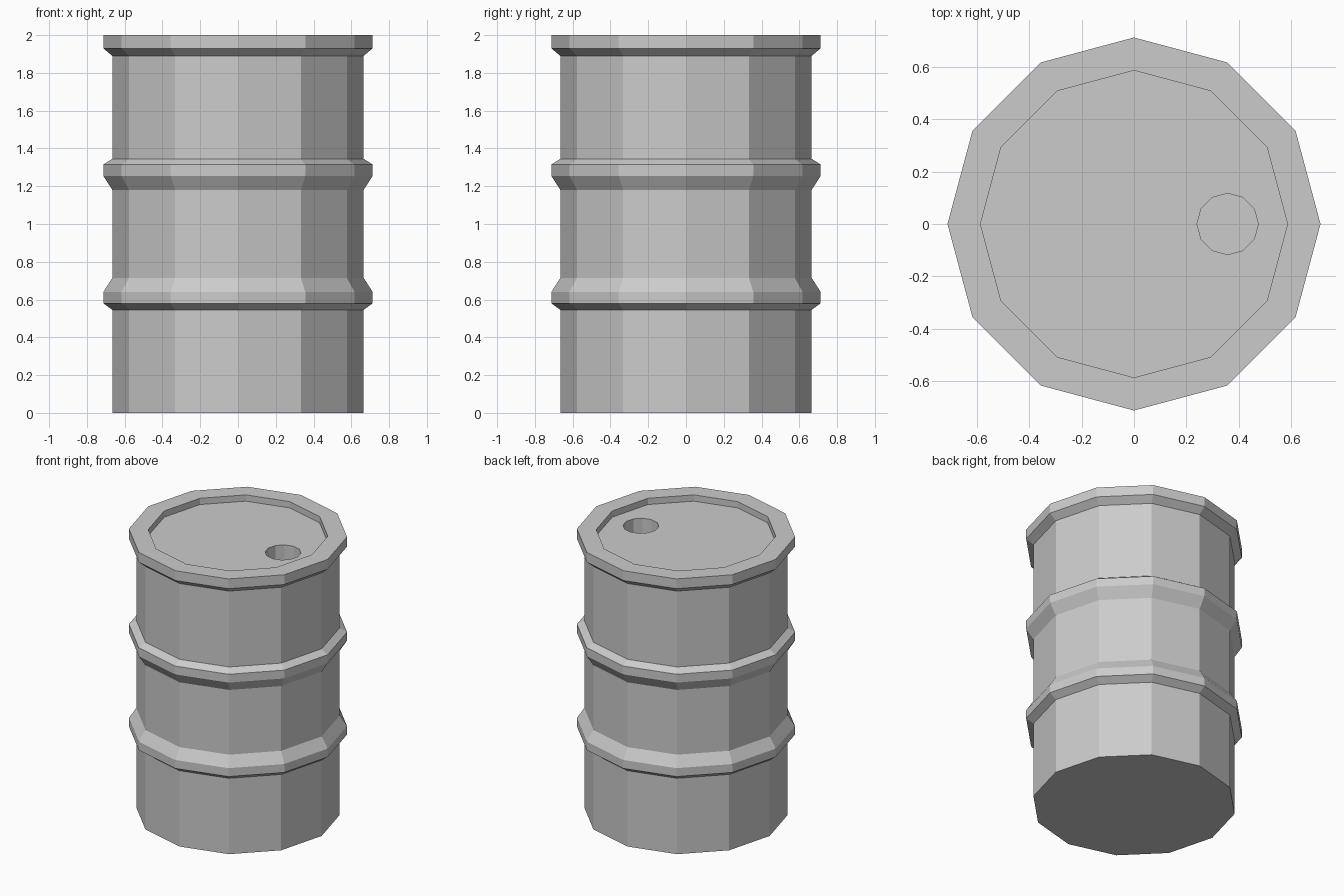
import bpy, bmesh, math

if "Cube" in bpy.data.objects:
    bpy.data.objects.remove(bpy.data.objects["Cube"])

SIDES = 12
bm = bmesh.new()


def ring(radius, z, cx=0.0):
    return [bm.verts.new((cx + radius * math.cos(2 * math.pi * i / SIDES),
                          radius * math.sin(2 * math.pi * i / SIDES), z))
            for i in range(SIDES)]


def skin(rings):
    for a, b in zip(rings, rings[1:]):
        for i in range(SIDES):
            j = (i + 1) % SIDES
            bm.faces.new((a[i], a[j], b[j], b[i]))


def loop_edges(r):
    return [bm.edges.get((r[i], r[(i + 1) % SIDES])) for i in range(SIDES)]


# Barrel wall with two hoops, top rim and recessed lip
BODY, HOOP, LIP, LID_Z = 0.665, 0.713, 0.587, 1.955
profile = [(BODY, 0), (BODY, 0.545), (HOOP, 0.58), (HOOP, 0.64), (BODY, 0.715),
           (BODY, 1.18), (HOOP, 1.255), (HOOP, 1.315), (BODY, 1.345),
           (BODY, 1.89), (HOOP, 1.93), (HOOP, 2.0), (LIP, 2.0), (LIP, LID_Z)]
wall = [ring(r, z) for r, z in profile]
skin(wall)

# Flat base
bm.faces.new(wall[0][::-1])

# Bung hole sunk into the lid
hole = [ring(0.117, z, 0.358) for z in (LID_Z, LID_Z - 0.2)]
skin(hole)
bm.faces.new(hole[1])

# Lid surface between the lip and the hole
bmesh.ops.triangle_fill(bm, use_beauty=True,
                        edges=loop_edges(wall[-1]) + loop_edges(hole[0]))
bmesh.ops.recalc_face_normals(bm, faces=bm.faces[:])

mesh = bpy.data.meshes.new("barrel")
bm.to_mesh(mesh)
bm.free()
bpy.context.collection.objects.link(bpy.data.objects.new("barrel", mesh))
